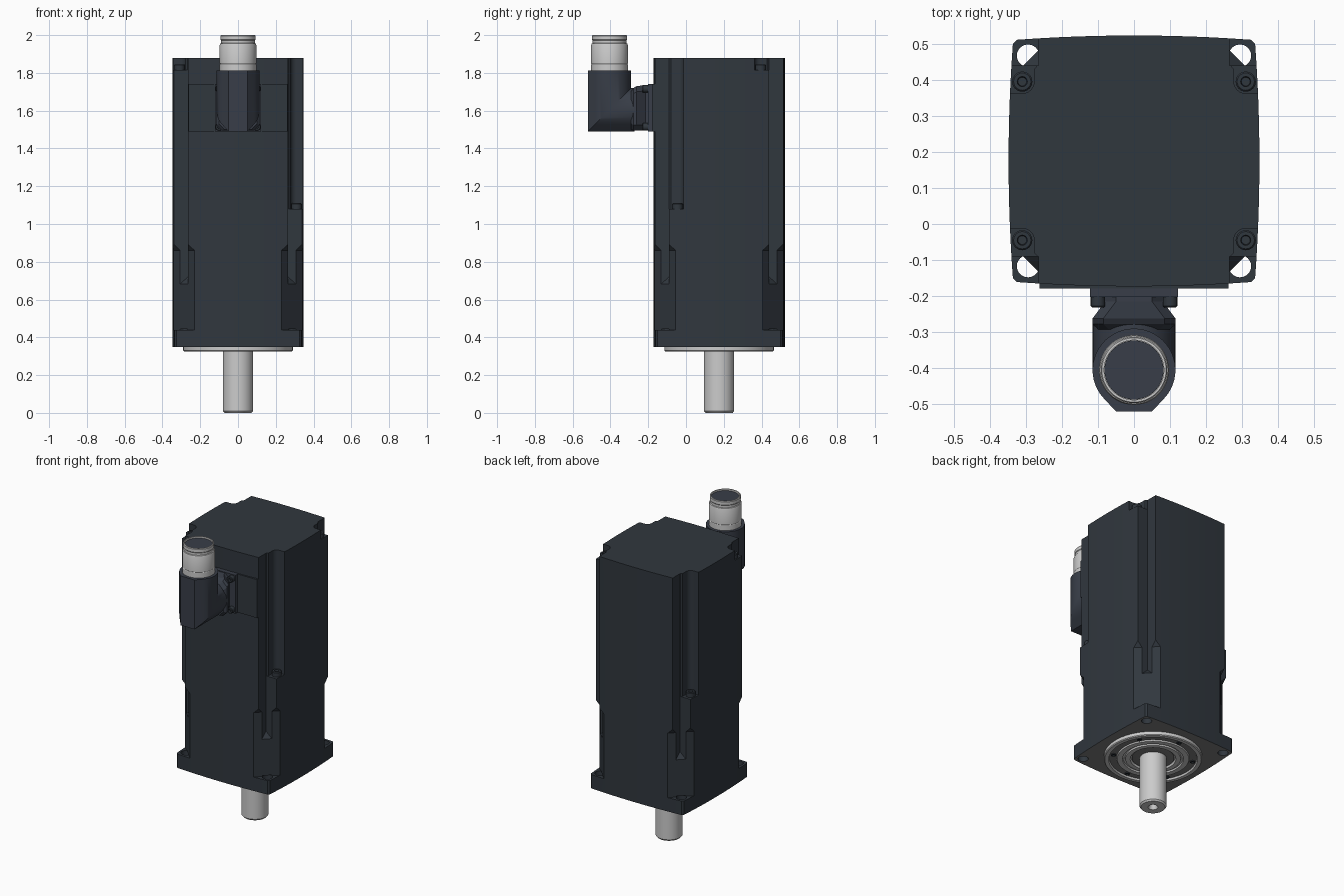
import bpy, bmesh
from math import sin, cos, pi, radians
from mathutils import Vector

if "Cube" in bpy.data.objects:
    bpy.data.objects.remove(bpy.data.objects["Cube"])

CY = 0.175          # motor axis y
PY = -0.405         # plug axis y


def material(name, rgb):
    m = bpy.data.materials.new(name)
    m.diffuse_color = (*rgb, 1)
    m.use_nodes = True
    m.node_tree.nodes["Principled BSDF"].inputs["Base Color"].default_value = m.diffuse_color
    return m


dark = material("dark_paint", (0.030, 0.038, 0.048))
slate = material("slate_plastic", (0.040, 0.048, 0.065))
steel = material("steel", (0.56, 0.58, 0.58))
grey = material("machined_grey", (0.20, 0.20, 0.20))


def loft(name, rings, mat=None, smooth=True):
    """Skin a list of equal-length point rings and cap both ends."""
    bm = bmesh.new()
    loops = [[bm.verts.new(p) for p in r] for r in rings]
    n = len(loops[0])
    for a, b in zip(loops, loops[1:]):
        for i in range(n):
            j = (i + 1) % n
            bm.faces.new((a[i], a[j], b[j], b[i]))
    bm.faces.new(loops[0][::-1])
    bm.faces.new(loops[-1])
    bmesh.ops.recalc_face_normals(bm, faces=bm.faces[:])
    me = bpy.data.meshes.new(name)
    bm.to_mesh(me)
    bm.free()
    ob = bpy.data.objects.new(name, me)
    bpy.context.collection.objects.link(ob)
    if mat:
        me.materials.append(mat)
    if smooth:
        finish(ob)
    return ob


def finish(ob):
    bpy.ops.object.select_all(action='DESELECT')
    ob.select_set(True)
    bpy.context.view_layer.objects.active = ob
    bpy.ops.object.shade_smooth_by_angle(angle=radians(30))


def lathe(name, prof, x, y, mat, z=0.0, n=48, axis='Z'):
    """Revolve (radius, height) pairs about a z axis, or about a -y axis."""
    rings = []
    for r, h in prof:
        c = [(r * cos(2 * pi * i / n), r * sin(2 * pi * i / n)) for i in range(n)]
        if axis == 'Z':
            rings.append([(x + a, y + b, z + h) for a, b in c])
        else:
            rings.append([(x + a, y - h, z + b) for a, b in c])
    return loft(name, rings, mat)


def box(name, x0, x1, y0, y1, z0, z1, mat):
    ring = [(x0, y0), (x1, y0), (x1, y1), (x0, y1)]
    return loft(name, [[(*p, z) for p in ring] for z in (z0, z1)], mat, False)


def cut(target, pts, sx, sy, low, high):
    """Subtract a corner prism; low and high give its end heights at (u, v)."""
    def ring(f):
        return [(sx * u, CY + sy * v, f(u, v)) for u, v in pts]
    tool = loft("cutter", [ring(low), ring(high)], None, False)
    tool.hide_render = True
    mod = target.modifiers.new("cut", 'BOOLEAN')
    mod.operation, mod.solver, mod.object = 'DIFFERENCE', 'EXACT', tool
    bpy.context.view_layer.objects.active = target
    bpy.ops.object.modifier_apply(modifier=mod.name)
    bpy.data.objects.remove(tool, do_unlink=True)


def flat(z):
    return lambda u, v: z


# Housing: slightly bulged square section
quarter = []
for i in range(13):
    t = -0.325 + 0.65 * i / 12
    quarter.append((0.348 - 0.012 * (t / 0.325) ** 2, t))
section = []
for k in range(4):
    c, s = round(cos(k * pi / 2)), round(sin(k * pi / 2))
    section += [(c * a - s * b, CY + s * a + c * b) for a, b in quarter]
body = loft("motor_housing", [[(*p, z) for p in section] for z in (0.35, 1.88)], dark, False)

# Corner cut-outs: flange step, bolt channel, tie-screw pocket, bolt hole
chamfer = [(0.202, 0.37), (0.37, 0.202), (0.37, 0.37)]
channel = [(0.265, 0.265), (0.37, 0.265), (0.37, 0.37), (0.265, 0.37)]
pocket = [(0.265, 0.37), (0.265, 0.268), (0.277, 0.255)]
pocket += [(0.31 - 0.033 * cos(a * pi / 12), 0.22 - 0.033 * sin(a * pi / 12)) for a in range(7)]
pocket += [(0.37, 0.187), (0.37, 0.37)]
hole = [(0.294 + 0.031 * cos(a * pi / 12), 0.292 + 0.031 * sin(a * pi / 12)) for a in range(24)]
for sx in (-1, 1):
    for sy in (-1, 1):
        seat = 1.08 if sx * sy < 0 else 1.815
        cut(body, chamfer, sx, sy, flat(0.44), lambda u, v: 0.86 + (u + v - 0.572))
        cut(body, channel, sx, sy, lambda u, v: 0.72 - 0.9 * (u + v - 0.53), flat(1.95))
        cut(body, pocket, sx, sy, flat(seat), flat(1.96))
        cut(body, hole, sx, sy, flat(0.30), flat(0.445))
        lathe("tie_screw", [(0.028, -0.01), (0.028, 0.026), (0.024, 0.03), (0.014, 0.03), (0.012, 0.012)],
              sx * 0.31, CY + sy * 0.22, dark, seat, 24)
body.data.materials.append(grey)
for f in body.data.polygons:
    if f.normal.z < -0.9 and f.center.z < 0.36:
        f.material_index = 1
finish(body)

# Mounting pilot with concentric grooves, bearing seal and shaft
lathe("pilot_ring", [(0.29, 0.355), (0.29, 0.33), (0.285, 0.325), (0.262, 0.325), (0.258, 0.338),
                     (0.215, 0.338), (0.212, 0.328), (0.18, 0.328), (0.178, 0.338), (0.165, 0.338),
                     (0.163, 0.328), (0.135, 0.328), (0.13, 0.342)], 0, CY, steel, n=72)
lathe("pilot_groove", [(0.2575, 0.345), (0.2575, 0.336), (0.216, 0.336), (0.216, 0.345)], 0, CY, grey, n=72)
lathe("bearing_seal", [(0.125, 0.35), (0.125, 0.336), (0.1, 0.332), (0.075, 0.332)], 0, CY, grey)
for i in range(6):
    a = i * pi / 3 + pi / 6
    lathe("pilot_screw", [(0.015, 0.345), (0.015, 0.33), (0.008, 0.33), (0.007, 0.335)],
          0.237 * cos(a), CY + 0.237 * sin(a), dark, n=16)
lathe("shaft", [(0.08, 0.36), (0.08, 0.01), (0.072, 0), (0.03, 0), (0.02, 0.02), (0.018, 0.06)], 0, CY, steel)

# Connector mounting plate and base
box("connector_plate", -0.262, 0.262, -0.179, -0.15, 1.49, 1.74, dark)
box("connector_flange", -0.122, 0.122, -0.202, -0.17, 1.49, 1.74, slate)


def neck_ring(y, w, z0, z1, c=0.03):
    return [(-w + c, y, z0), (w - c, y, z0), (w, y, z0 + c), (w, y, z1 - c),
            (w - c, y, z1), (-w + c, y, z1), (-w, y, z1 - c), (-w, y, z0 + c)]


loft("connector_neck", [neck_ring(-0.19, 0.08, 1.495, 1.735), neck_ring(-0.215, 0.08, 1.495, 1.735),
                        neck_ring(-0.262, 0.115, 1.495, 1.73), neck_ring(-0.278, 0.115, 1.495, 1.72),
                        neck_ring(-0.292, 0.1, 1.50, 1.70)], slate, False)
for x in (-0.1, 0.1):
    for z in (1.514, 1.716):
        lathe("connector_screw", [(0.02, 0), (0.02, 0.03), (0.017, 0.033), (0.009, 0.033), (0.008, 0.02)],
              x, -0.198, dark, z, 20, 'Y')

# Right-angle plug: flat-nosed round section swept through a mitre
R = 0.115
nose = [(-0.05, R), (0.05, R)]
nose += [(R * sin(radians(a)), R * cos(radians(a))) for a in (47 + 266 * i / 36 for i in range(37))]
loft("elbow_plug", [[(x, PY - d, 1.812) for x, d in nose],
                    [(x, PY - d, 1.605 - d) for x, d in nose],
                    [(x, -0.272, 1.605 - d) for x, d in nose]], slate)

# Threaded plug collar with dark insert
lathe("plug_collar", [(0.097, 1.80), (0.097, 1.845), (0.095, 1.848), (0.097, 1.851), (0.097, 1.948),
                      (0.094, 1.955), (0.089, 1.957), (0.089, 1.972), (0.092, 1.976), (0.092, 1.996),
                      (0.089, 2.0), (0.083, 2.0), (0.083, 1.98)], 0, PY, steel)
lathe("plug_insert", [(0.082, 1.97), (0.082, 1.99)], 0, PY, slate)
